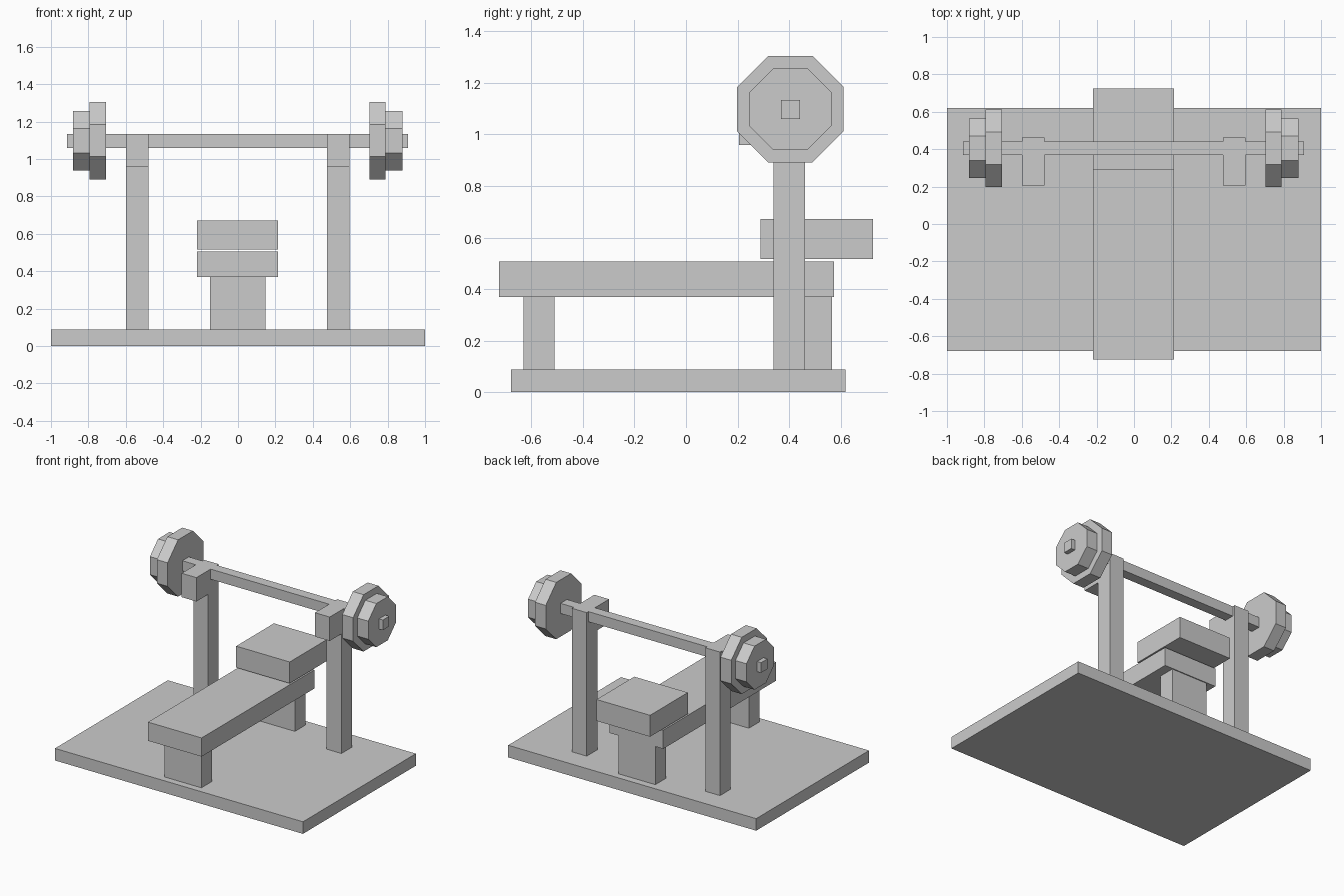
import bpy
import math

cube = bpy.data.objects.get("Cube")
if cube:
    bpy.data.objects.remove(cube, do_unlink=True)

# Single plain grey finish
grey = bpy.data.materials.new("light_grey")
grey.use_nodes = True
colour = (0.6, 0.6, 0.6, 1)
grey.diffuse_color = colour
grey.node_tree.nodes["Principled BSDF"].inputs["Base Color"].default_value = colour


def box(name, x, y, z):
    """Box spanning the given (low, high) range on each axis."""
    spans = (x, y, z)
    bpy.ops.mesh.primitive_cube_add(size=1, location=[(a + b) / 2 for a, b in spans])
    obj = bpy.context.object
    obj.name = name
    obj.scale = [b - a for a, b in spans]
    bpy.ops.object.transform_apply(location=False, rotation=False, scale=True)
    obj.data.materials.append(grey)


def plate(name, x, apothem, width):
    """Eight-sided weight with flat sides up, on the bar's axis."""
    bpy.ops.mesh.primitive_cylinder_add(
        vertices=8, radius=apothem / math.cos(math.pi / 8), depth=width)
    obj = bpy.context.object
    obj.name = name
    obj.rotation_euler.z = math.pi / 8
    bpy.ops.object.transform_apply(location=False, rotation=True, scale=False)
    obj.rotation_euler.y = math.pi / 2
    obj.location = (x, 0.405, 1.098)
    bpy.ops.object.transform_apply(location=False, rotation=True, scale=False)
    obj.data.materials.append(grey)


# Floor platform
box("platform", (-1, 1), (-0.68, 0.62), (0, 0.088))

# Bench
box("bench_pad", (-0.218, 0.214), (-0.725, 0.574), (0.37, 0.506))
box("head_pad", (-0.218, 0.214), (0.29, 0.725), (0.516, 0.672))
box("front_leg", (-0.15, 0.146), (-0.63, -0.51), (0.088, 0.37))
box("back_leg", (-0.15, 0.146), (0.447, 0.567), (0.088, 0.37))

# Bar
box("bar", (-0.915, 0.91), (0.368, 0.442), (1.06, 1.134))

# Rack posts, bar rests and weights on both sides
for side, s in (("left", 1), ("right", -1)):
    span = sorted((s * 0.478 - 0.001, s * 0.597 - 0.001))
    box(side + "_post", span, (0.34, 0.462), (0.088, 1.134))
    box(side + "_bar_rest", span, (0.205, 0.34), (0.96, 1.134))
    plate(side + "_large_weight", s * 0.748 - 0.002, 0.207, 0.087)
    plate(side + "_small_weight", s * 0.836 - 0.002, 0.159, 0.089)
